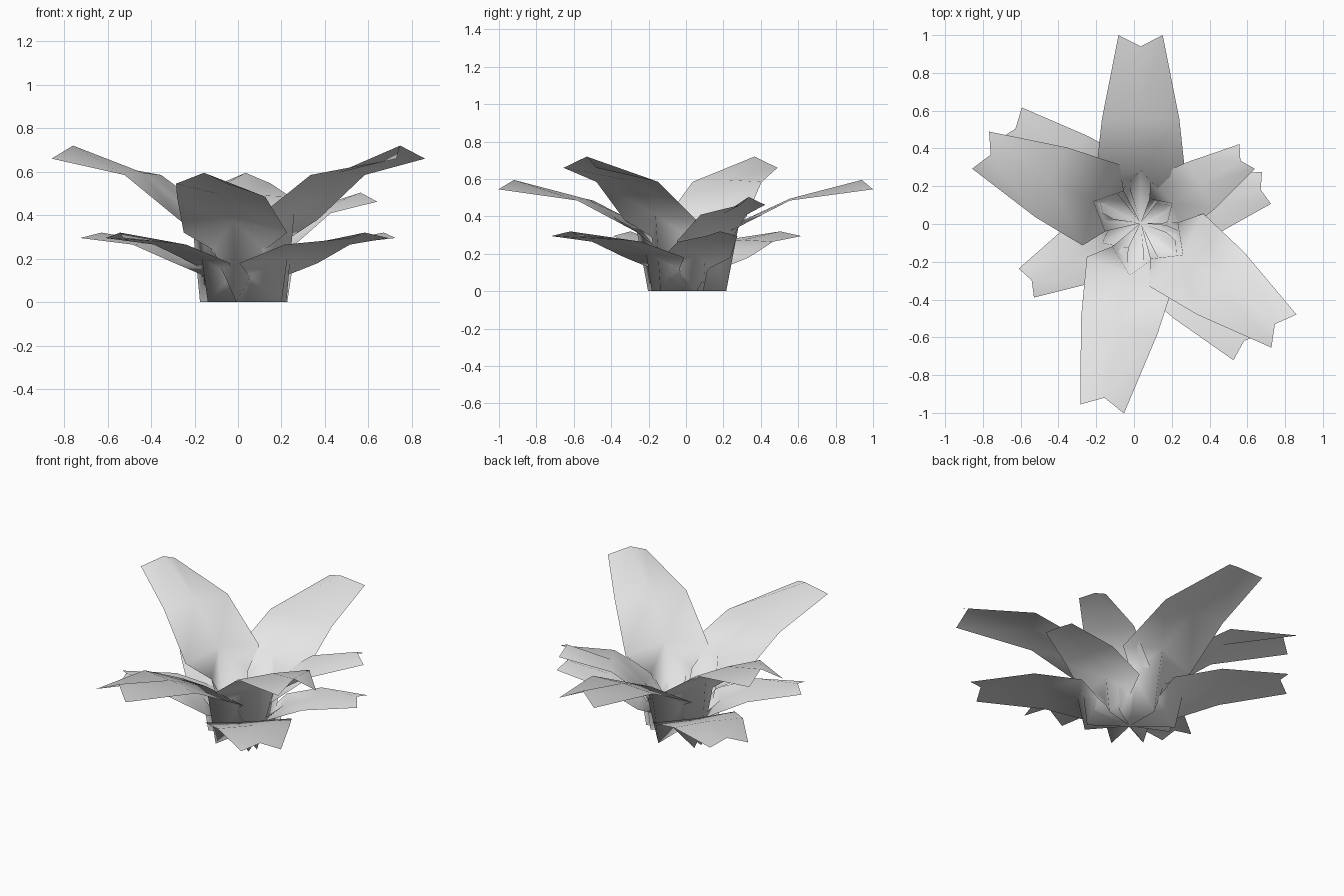
import bpy
import math
from mathutils import Matrix, Vector

cube = bpy.data.objects.get("Cube")
if cube:
    bpy.data.objects.remove(cube, do_unlink=True)

# One plain grey for the whole plant
grey = bpy.data.materials.new("leaf_grey")
grey.use_nodes = True
grey.diffuse_color = (0.8, 0.8, 0.8, 1)
grey.node_tree.nodes["Principled BSDF"].inputs["Base Color"].default_value = (0.8, 0.8, 0.8, 1)

CENTRE = Vector((0.035, 0.005, 0))

# Leaf cross-sections from keel-shaped foot to tip:
# midrib reach, edge reach, half width, midrib height, edge height
UPRIGHT = [(0.235, 0.155, 0.12, 0, 0.29), (0.28, 0.235, 0.24, 0.41, 0.38),
           (0.53, 0.53, 0.207, 0.595, 0.585), (0.89, 0.95, 0.11, 0.72, 0.66)]
ARCHING = [(0.21, 0.15, 0.12, 0, 0.24), (0.28, 0.23, 0.24, 0.37, 0.32),
           (0.55, 0.55, 0.205, 0.495, 0.485), (0.935, 0.995, 0.117, 0.595, 0.545)]
LOW = [(0.25, 0.15, 0.11, 0, 0.12), (0.29, 0.23, 0.24, 0.20, 0.18),
       (0.50, 0.50, 0.20, 0.275, 0.265), (0.83, 0.87, 0.11, 0.32, 0.295)]


def leaf(name, rows, angle, size=1.0, height=1.0):
    """Thin folded leaf that starts at a point and ends in a notched tip."""
    verts = [Vector((0, 0, 0))]
    for mid, edge, half, mid_z, edge_z in rows:
        verts += [Vector((edge, half, edge_z)), Vector((mid, 0, mid_z)),
                  Vector((edge, -half, edge_z))]
    faces = [(0, 2, 1), (0, 3, 2)]
    for r in range(len(rows) - 1):
        for c in (1, 2):
            a = r * 3 + c
            faces.append((a, a + 1, a + 4, a + 3))
    mesh = bpy.data.meshes.new(name)
    mesh.from_pydata(verts, [], faces)
    mesh.transform(Matrix.Translation(CENTRE)
                   @ Matrix.Rotation(math.radians(angle), 4, "Z")
                   @ Matrix.Diagonal((size, size, height, 1)))
    mesh.materials.append(grey)
    mesh.shade_smooth()
    mesh.update()
    obj = bpy.data.objects.new(name, mesh)
    bpy.context.collection.objects.link(obj)
    return obj


# Upper leaves
leaf("back_leaf", ARCHING, 90)
leaf("front_leaf", ARCHING, -101.7, 1.01)
leaf("tall_right_leaf", UPRIGHT, 155.5, 0.98)
leaf("tall_left_leaf", UPRIGHT, -37)
leaf("short_left_leaf", UPRIGHT, 32, 0.7, 0.7)

# Lower leaves
leaf("low_back_right_leaf", LOW, 143)
leaf("low_front_left_leaf", LOW, -48.7)
leaf("low_left_leaf", LOW, 15.6, 0.795)
leaf("low_front_right_leaf", LOW, -152.3, 0.785)
